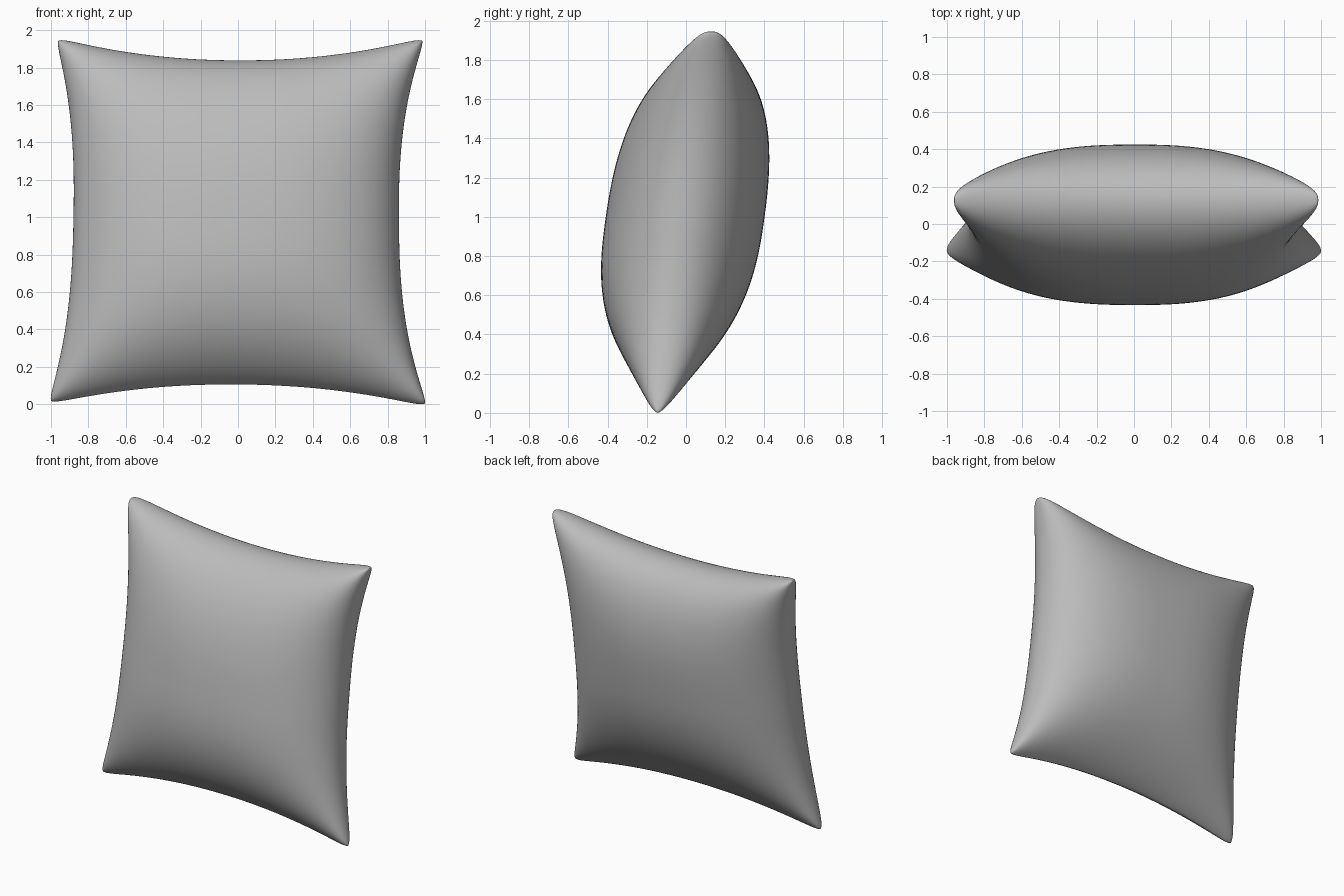
import bpy, bmesh, math

if "Cube" in bpy.data.objects:
    bpy.data.objects.remove(bpy.data.objects["Cube"])

N = 64                    # grid divisions per side
HALF_T = 0.405            # half thickness at the middle
MID_Z = 0.965

# seam corners (x, z), keyed by side signs
CORNER = {(-1, -1): (-1.02, -0.01), (1, -1): (1.02, -0.025),
          (-1, 1): (-0.98, 1.955), (1, 1): (1.005, 1.955)}


def blend(u, v, i):
    """Bilinear blend of the corner positions."""
    return sum(c[i] * (1 + su * u) * (1 + sv * v) / 4 for (su, sv), c in CORNER.items())


def pillow_point(u, v, side):
    # concave outline: edges are pulled in between the corners
    pull_x = (0.12 if u < 0 else 0.152) * (1 - abs(v) ** 2.5)
    pull_z = (0.115 if v < 0 else 0.125) * (1 - abs(u) ** 2.1)
    x = blend(u, v, 0) - pull_x * u
    z = blend(u, v, 1) - pull_z * v
    # blunt corner tips
    k = 1 - 0.02 * abs(u * v) ** 24
    x, z = x * k, MID_Z + (z - MID_Z) * k
    # puffed thickness, fuller at the top, leaning backwards
    a = max(0, 1 - abs(u) ** 2.5) ** 0.5
    b = max(0, 1 - abs(v) ** 2.5) ** (0.5 if v > 0 else 0.78)
    puff = HALF_T * a * b / (1 - 0.85 * (1 - a) * (1 - b))
    return x, -0.008 + 0.14 * (z - MID_Z) + side * puff, z


# pillow: front and back panels joined along the seam
bm = bmesh.new()
for side in (-1, 1):
    grid = [[bm.verts.new(pillow_point(math.sin(math.pi * (i / N - 0.5)),
                                       math.sin(math.pi * (j / N - 0.5)), side))
             for j in range(N + 1)] for i in range(N + 1)]
    for i in range(N):
        for j in range(N):
            bm.faces.new((grid[i][j], grid[i + 1][j], grid[i + 1][j + 1], grid[i][j + 1]))
bmesh.ops.remove_doubles(bm, verts=bm.verts[:], dist=0.0002)
bmesh.ops.recalc_face_normals(bm, faces=bm.faces[:])
for f in bm.faces:
    f.smooth = True

# rest on the floor
low = min(v.co.z for v in bm.verts)
bmesh.ops.translate(bm, verts=bm.verts[:], vec=(0, 0, -low))

mesh = bpy.data.meshes.new("pillow")
bm.to_mesh(mesh)
bm.free()
pillow = bpy.data.objects.new("pillow", mesh)
bpy.context.collection.objects.link(pillow)

fabric = bpy.data.materials.new("grey fabric")
fabric.diffuse_color = (0.5, 0.5, 0.5, 1)
fabric.use_nodes = True
fabric.node_tree.nodes["Principled BSDF"].inputs["Base Color"].default_value = fabric.diffuse_color
mesh.materials.append(fabric)
